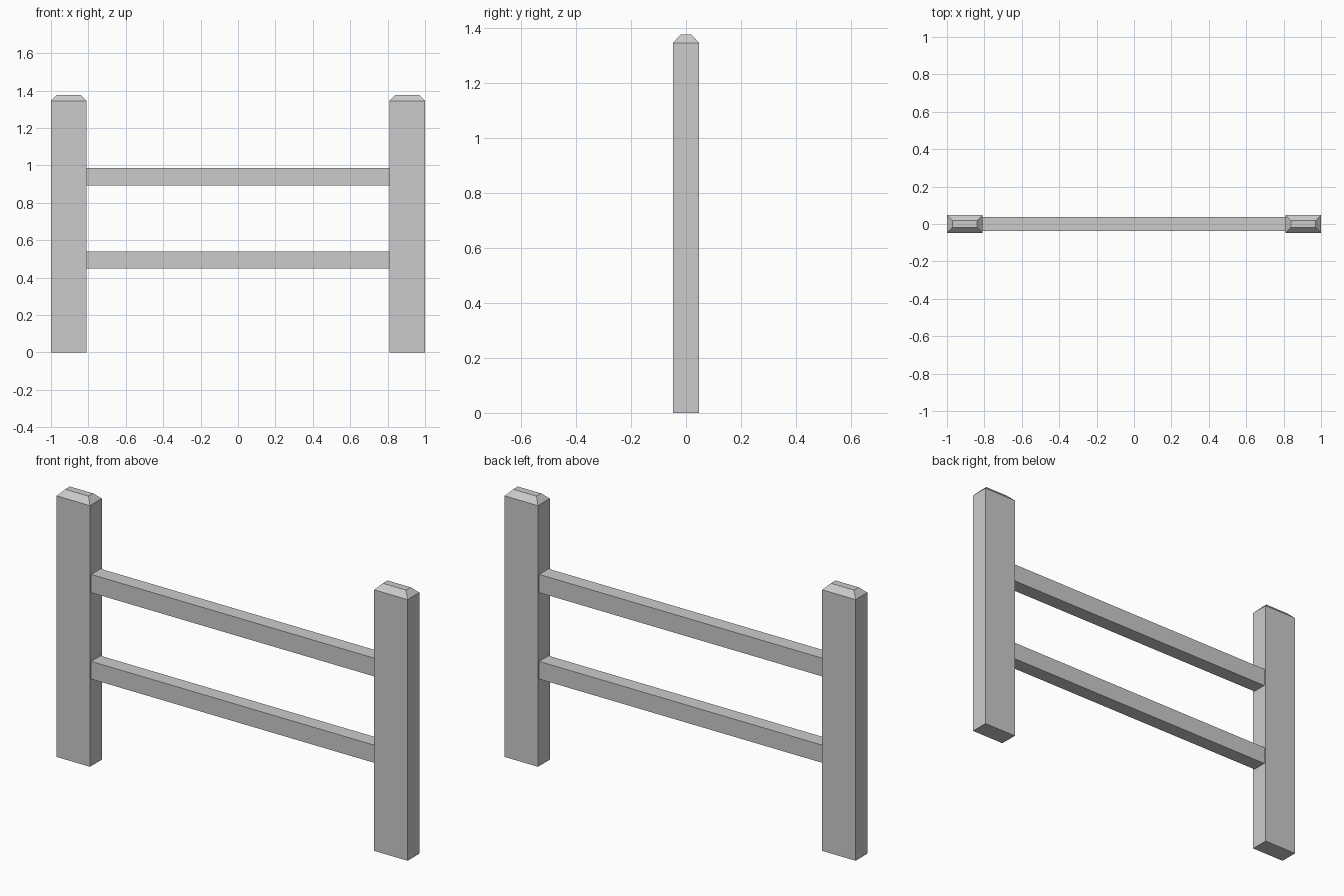
import bpy, bmesh

if "Cube" in bpy.data.objects:
    bpy.data.objects.remove(bpy.data.objects["Cube"])


def loft(name, sections, x=0.0):
    """Closed solid through stacked rectangles (half_x, half_y, z)."""
    bm = bmesh.new()
    rings = [[bm.verts.new((x + sx * hx, sy * hy, z))
              for sx, sy in ((-1, -1), (1, -1), (1, 1), (-1, 1))]
             for hx, hy, z in sections]
    bm.faces.new(rings[0][::-1])
    bm.faces.new(rings[-1])
    for a, b in zip(rings, rings[1:]):
        for i in range(4):
            j = (i + 1) % 4
            bm.faces.new((a[i], a[j], b[j], b[i]))
    mesh = bpy.data.meshes.new(name)
    bm.to_mesh(mesh)
    bm.free()
    obj = bpy.data.objects.new(name, mesh)
    bpy.context.collection.objects.link(obj)
    return obj


# Posts with chamfered tops
for side, x in (("left", -0.905), ("right", 0.905)):
    loft(f"{side}_post", [(0.095, 0.048, 0.0),
                          (0.095, 0.048, 1.345),
                          (0.066, 0.019, 1.375)], x)

# Rails spanning between the inner post faces
for level, z0, z1 in (("lower", 0.448, 0.539), ("upper", 0.893, 0.987)):
    loft(f"{level}_rail", [(0.81, 0.038, z0), (0.81, 0.038, z1)])
